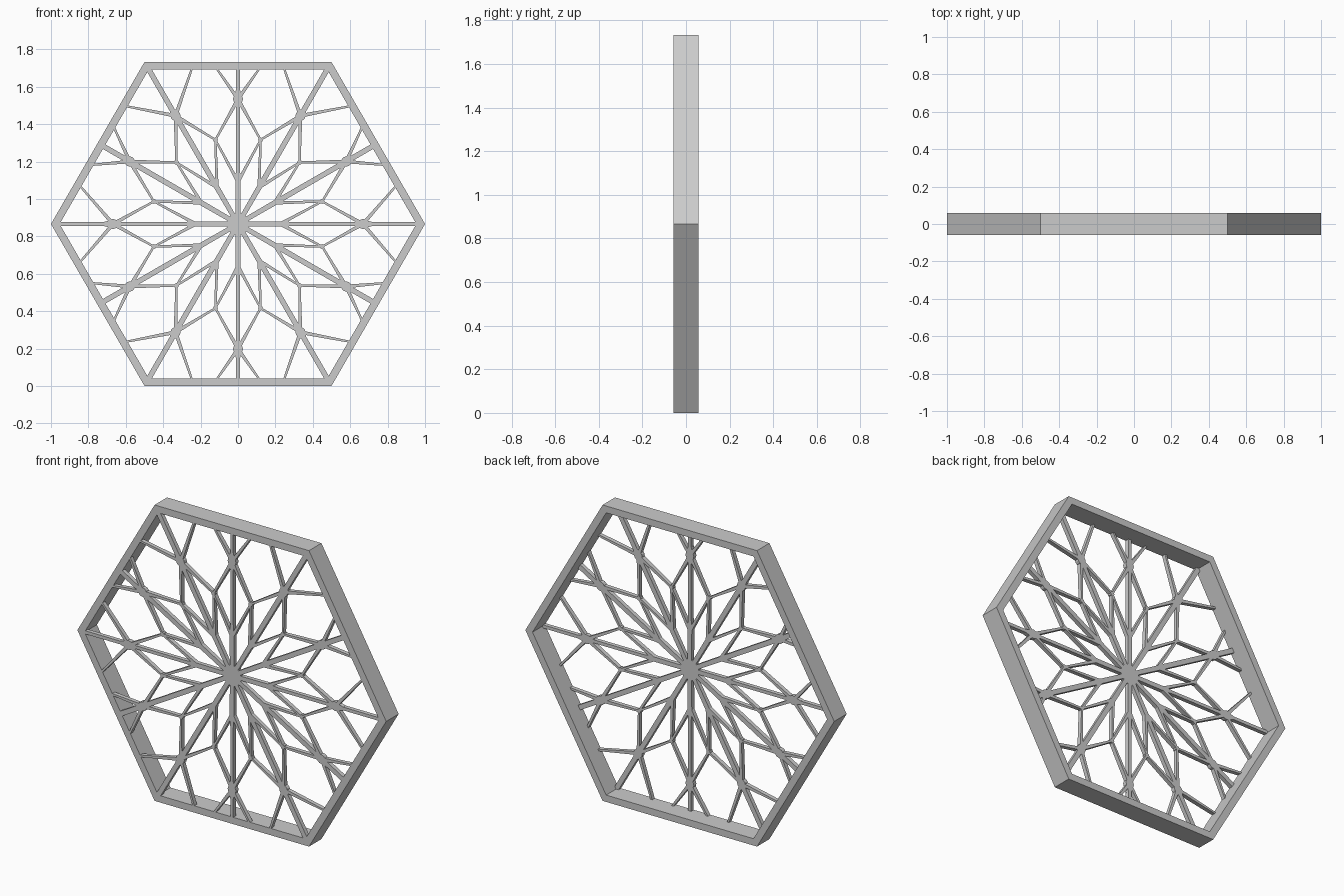
import bpy, bmesh, math
from mathutils import Vector

cube = bpy.data.objects.get("Cube")
if cube:
    bpy.data.objects.remove(cube, do_unlink=True)

HALF = 0.0575                       # half depth of the frame
LATTICE = 0.024                     # depth of the lattice, flush with the front
APOTHEM = math.sqrt(3) / 2
INNER = APOTHEM - 0.04              # inner apothem of the frame
CENTRE = Vector((0, APOTHEM))

grey = bpy.data.materials.new("plain grey")
grey.use_nodes = True
grey.diffuse_color = (0.6, 0.6, 0.6, 1)
grey.node_tree.nodes["Principled BSDF"].inputs["Base Color"].default_value = grey.diffuse_color


def polar(r, deg):
    a = math.radians(deg)
    return Vector((r * math.cos(a), r * math.sin(a)))


def prism(bm, outline, y0, y1):
    """Extrude an outline in the x-z plane from y0 to y1."""
    pts = [p + CENTRE for p in outline]
    front = [bm.verts.new((p.x, y0, p.y)) for p in pts]
    back = [bm.verts.new((p.x, y1, p.y)) for p in pts]
    bm.faces.new(front)
    bm.faces.new(back[::-1])
    for i in range(len(pts)):
        j = (i + 1) % len(pts)
        bm.faces.new((front[j], front[i], back[i], back[j]))


def bar(bm, a, b, w0, w1=None):
    """Straight strut, optionally tapered."""
    w1 = w0 if w1 is None else w1
    d = (b - a).normalized()
    n = Vector((-d.y, d.x))
    prism(bm, [a - n * w0 / 2, b - n * w1 / 2, b + n * w1 / 2, a + n * w0 / 2],
          -HALF, -HALF + LATTICE)


def disc(bm, c, r, sides=12):
    prism(bm, [c + polar(r, 360 * i / sides) for i in range(sides)],
          -HALF, -HALF + LATTICE)


def finish(name, bm):
    bmesh.ops.recalc_face_normals(bm, faces=bm.faces)
    mesh = bpy.data.meshes.new(name)
    bm.to_mesh(mesh)
    bm.free()
    mesh.materials.append(grey)
    bpy.context.collection.objects.link(bpy.data.objects.new(name, mesh))


# Hexagonal frame
bm = bmesh.new()
rings = [[bm.verts.new((p.x, y, p.y + APOTHEM))
          for p in (polar(r, 60 * i) for i in range(6))]
         for r, y in ((1, -HALF), (1, HALF), (INNER / APOTHEM, HALF), (INNER / APOTHEM, -HALF))]
for k in range(4):
    a, b = rings[k], rings[(k + 1) % 4]
    for i in range(6):
        j = (i + 1) % 6
        bm.faces.new((a[i], a[j], b[j], b[i]))
finish("hexagon_frame", bm)

# Radial spokes with the hub
bm = bmesh.new()
disc(bm, Vector((0, 0)), 0.06, 24)
for k in range(12):
    ang = 30 * k
    end = INNER + 0.01 if k % 2 else INNER / APOTHEM + 0.01
    width = 0.019 if k % 3 == 0 else 0.028
    bar(bm, Vector((0, 0)), polar(0.25, ang), 0.025, 0.028)
    bar(bm, polar(0.24, ang), polar(0.3, ang), 0.03, width)
    bar(bm, polar(0.25, ang), polar(end, ang), width)
finish("spokes", bm)

# Petal struts between neighbouring spokes
THIN = 0.011
bm = bmesh.new()
for k in range(12):
    ang = 30 * k
    node = polar(0.668, ang)
    disc(bm, node, 0.027)
    bar(bm, polar(0.62, ang), node, 0.02, 0.05)
    bar(bm, polar(0.72, ang), node, 0.02, 0.05)
    disc(bm, polar(0.466, ang + 15), 0.013, 8)
    for side in (-1, 1):
        tip = polar(0.466, ang + 15 * side)
        bar(bm, polar(0.225, ang), tip, 0.018, THIN)
        bar(bm, node, tip, 0.02, THIN)
finish("petal_struts", bm)

# Outer branches from the nodes to the frame
bm = bmesh.new()
for k in range(12):
    ang = 30 * k
    for side in (-1, 1):
        if k % 2:
            edge, offset = ang, 0.118 * side
        else:
            edge, offset = ang + 30 * side, -0.245 * side
        target = polar(INNER + 0.01, edge) + polar(offset, edge + 90)
        bar(bm, polar(0.668, ang), target, 0.02, THIN)
finish("outer_branches", bm)
